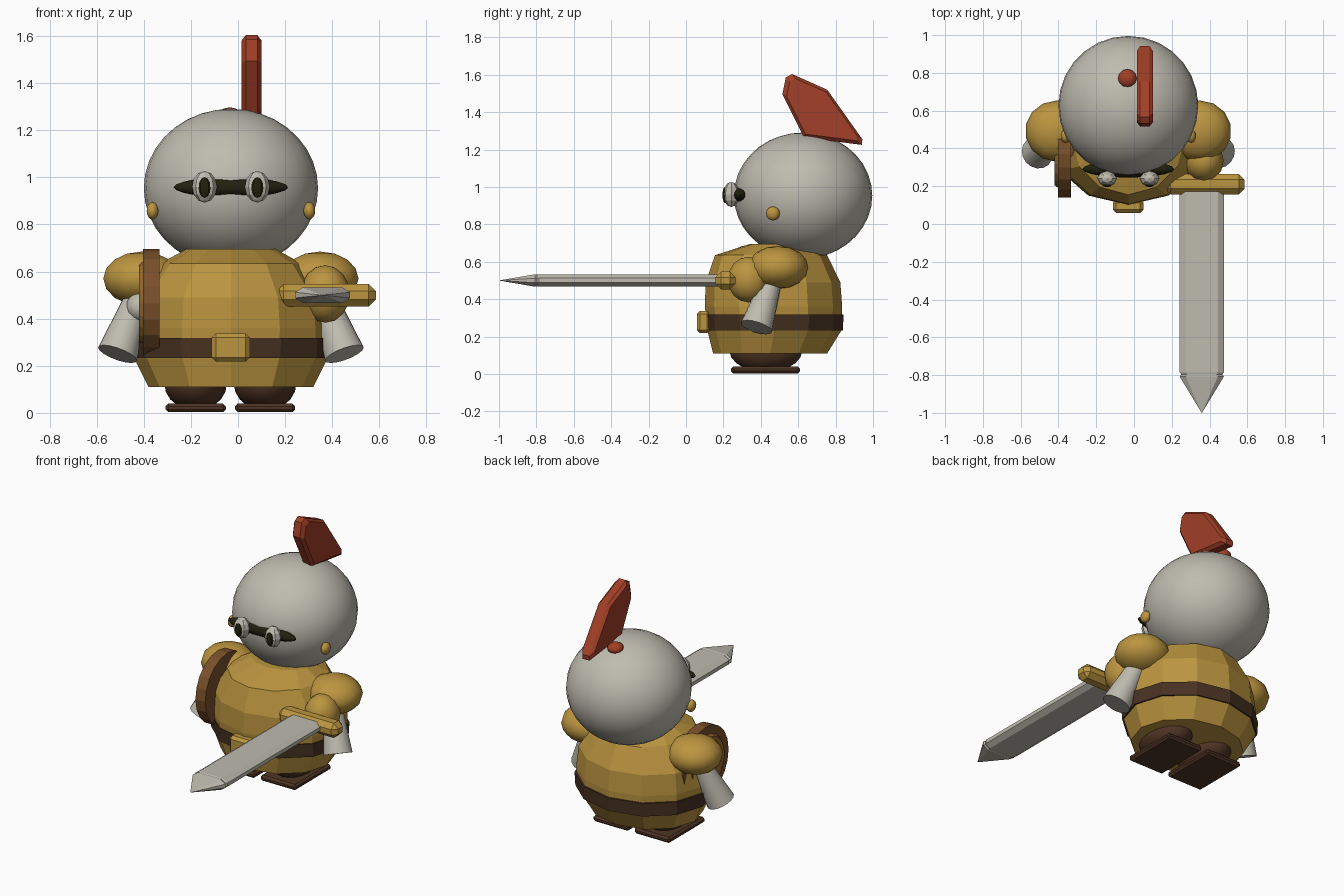
import bpy, bmesh, math
from mathutils import Vector

if "Cube" in bpy.data.objects:
    bpy.data.objects.remove(bpy.data.objects["Cube"])


def mat(name, r, g, b):
    m = bpy.data.materials.new(name)
    m.diffuse_color = (r, g, b, 1)
    m.use_nodes = True
    m.node_tree.nodes["Principled BSDF"].inputs["Base Color"].default_value = m.diffuse_color
    return m


GOLD = mat("gold_cloth", .50, .30, .05)
STEEL = mat("pale_steel", .52, .50, .43)
RED = mat("plume_red", .36, .05, .02)
BELT = mat("belt_brown", .065, .032, .016)
BOOT = mat("boot_brown", .08, .035, .018)
DARK = mat("visor_black", .015, .015, .005)
RIM = mat("shield_rim_brown", .19, .08, .022)
WOOD = mat("shield_face_tan", .31, .14, .028)


def finish(name, bm, material, smooth=0):
    bmesh.ops.recalc_face_normals(bm, faces=bm.faces)
    me = bpy.data.meshes.new(name)
    bm.to_mesh(me)
    bm.free()
    me.materials.append(material)
    ob = bpy.data.objects.new(name, me)
    bpy.context.collection.objects.link(ob)
    if smooth:
        bpy.ops.object.select_all(action='DESELECT')
        ob.select_set(True)
        bpy.context.view_layer.objects.active = ob
        bpy.ops.object.shade_smooth_by_angle(angle=math.radians(smooth))
    return ob


def ball(name, c, r, material, seg=14, rings=10, smooth=60):
    bm = bmesh.new()
    bmesh.ops.create_uvsphere(bm, u_segments=seg, v_segments=rings, radius=1)
    for v in bm.verts:
        v.co = Vector(c) + Vector(v.co[i] * r[i] for i in range(3))
    return finish(name, bm, material, smooth)


def loft(name, rings, material, smooth=0):
    """Skin a list of equal-length point rings and cap both ends."""
    bm = bmesh.new()
    vs = [[bm.verts.new(p) for p in ring] for ring in rings]
    n = len(vs[0])
    for a, b in zip(vs, vs[1:]):
        for i in range(n):
            j = (i + 1) % n
            bm.faces.new((a[i], a[j], b[j], b[i]))
    bm.faces.new(vs[0])
    bm.faces.new(vs[-1])
    return finish(name, bm, material, smooth)


def oval(cx, cy, z, rx, ry, n=12):
    return [(cx + rx * math.sin(2 * math.pi * i / n),
             cy - ry * math.cos(2 * math.pi * i / n), z) for i in range(n)]


def block(name, lo, hi, material, bevel):
    bm = bmesh.new()
    bmesh.ops.create_cube(bm, size=1)
    lo, hi = Vector(lo), Vector(hi)
    for v in bm.verts:
        v.co = Vector(lo[i] + (v.co[i] + .5) * (hi[i] - lo[i]) for i in range(3))
    bmesh.ops.bevel(bm, geom=bm.edges[:], offset=bevel, segments=1, affect='EDGES')
    return finish(name, bm, material)


def cone(name, a, b, ra, rb, material, n=16, smooth=40):
    a, b = Vector(a), Vector(b)
    q = (b - a).to_track_quat('Z', 'Y')
    rings = []
    for c, r in ((a, ra), (b, rb)):
        rings.append([c + q @ Vector((r * math.cos(2 * math.pi * i / n),
                                      r * math.sin(2 * math.pi * i / n), 0))
                      for i in range(n)])
    return loft(name, rings, material, smooth)


CX = -.03  # mirror plane of the figure

# Body: twelve-sided barrel tunic with belt and buckle
profile = [(.11, .35, .305, .45), (.23, .41, .357, .472), (.36, .415, .367, .468),
           (.49, .40, .36, .465), (.635, .30, .30, .455), (.695, .19, .13, .47)]
loft("tunic_body", [oval(CX, cy, z, rx, ry) for z, rx, ry, cy in profile], GOLD)
loft("belt", [oval(CX, .472, .232, .42, .366), oval(CX, .472, .318, .425, .371)], BELT)
block("belt_buckle", (-.112, .058, .218), (.05, .13, .338), GOLD, .018)

# Boots and soles
for side, x in (("left", -.18), ("right", .115)):
    ball(side + "_boot", (x, .427, .125), (.133, .195, .115), BOOT, 16, 10)
    block(side + "_sole", (x - .128, .24, .003), (x + .128, .61, .04), BOOT, .012)

# Helmet head with side studs
ball("helmet", (CX, .626, .954), (.37, .37, .337), STEEL, 28, 18)
for side, s in (("left", -1), ("right", 1)):
    ball(side + "_stud", (CX + s * .333, .465, .858), (.026, .037, .037), GOLD, 10, 8)

# Visor slot and eyes
ball("visor", (CX, .291, .958), (.243, .045, .042), DARK, 20, 10)
for side, s in (("left", -1), ("right", 1)):
    ball(side + "_eye", (CX + s * .112, .242, .96), (.053, .044, .067), STEEL, 8, 6, 0)
    ball(side + "_pupil", (CX + s * .112, .208, .957), (.026, .013, .044), DARK, 8, 6, 0)

# Plume: chamfered slab, and its small knob
crest = [(.515, 1.495), (.533, 1.585), (.567, 1.604), (.755, 1.52),
         (.943, 1.255), (.94, 1.225), (.63, 1.265)]
my, mz = .71, 1.41


def crest_ring(x, k):
    return [(x, my + (y - my) * k, mz + (z - mz) * k) for y, z in crest]


loft("plume", [crest_ring(.015, .88), crest_ring(.033, 1),
               crest_ring(.082, 1), crest_ring(.1, .88)], RED)
ball("plume_knob", (-.035, .77, 1.262), (.05, .05, .035), RED, 12, 8)

# Arms: shoulder pads and flared sleeves
for side, s in (("left", -1), ("right", 1)):
    ball(side + "_shoulder", (CX + s * .378, .492, .57), (.168, .162, .115), GOLD, 14, 8)
    cone(side + "_sleeve", (CX + s * .375, .47, .54), (CX + s * .482, .377, .25),
         .05, .087, STEEL)
ball("right_hand", (.37, .335, .505), (.105, .112, .122), GOLD, 12, 8)
ball("left_hand", (-.415, .39, .45), (.06, .06, .062), STEEL, 12, 8)

# Shield: round rim with a smaller face plate on the outside
cone("shield_rim", (-.333, .37, .465), (-.403, .37, .465), .23, .23, RIM, 20, 0)
cone("shield_face", (-.40, .37, .465), (-.42, .37, .465), .18, .165, WOOD, 20, 0)

# Sword: cross guard, blade and pointed tip
block("sword_guard", (.163, .157, .452), (.585, .265, .547), GOLD, .03)


def blade_ring(y, k=1):
    half = [(-.117, -.012), (-.085, -.033), (.085, -.033),
            (.117, -.012), (.117, .012), (.085, .033), (-.085, .033), (-.117, .012)]
    return [(.359 + x * k, y, .5 + z * k) for x, z in half]


loft("sword_blade", [blade_ring(.2), blade_ring(-.785), blade_ring(-.8, .9)], STEEL)
loft("sword_tip", [blade_ring(-.79, .9), blade_ring(-.808), blade_ring(-1, .005)], STEEL)
